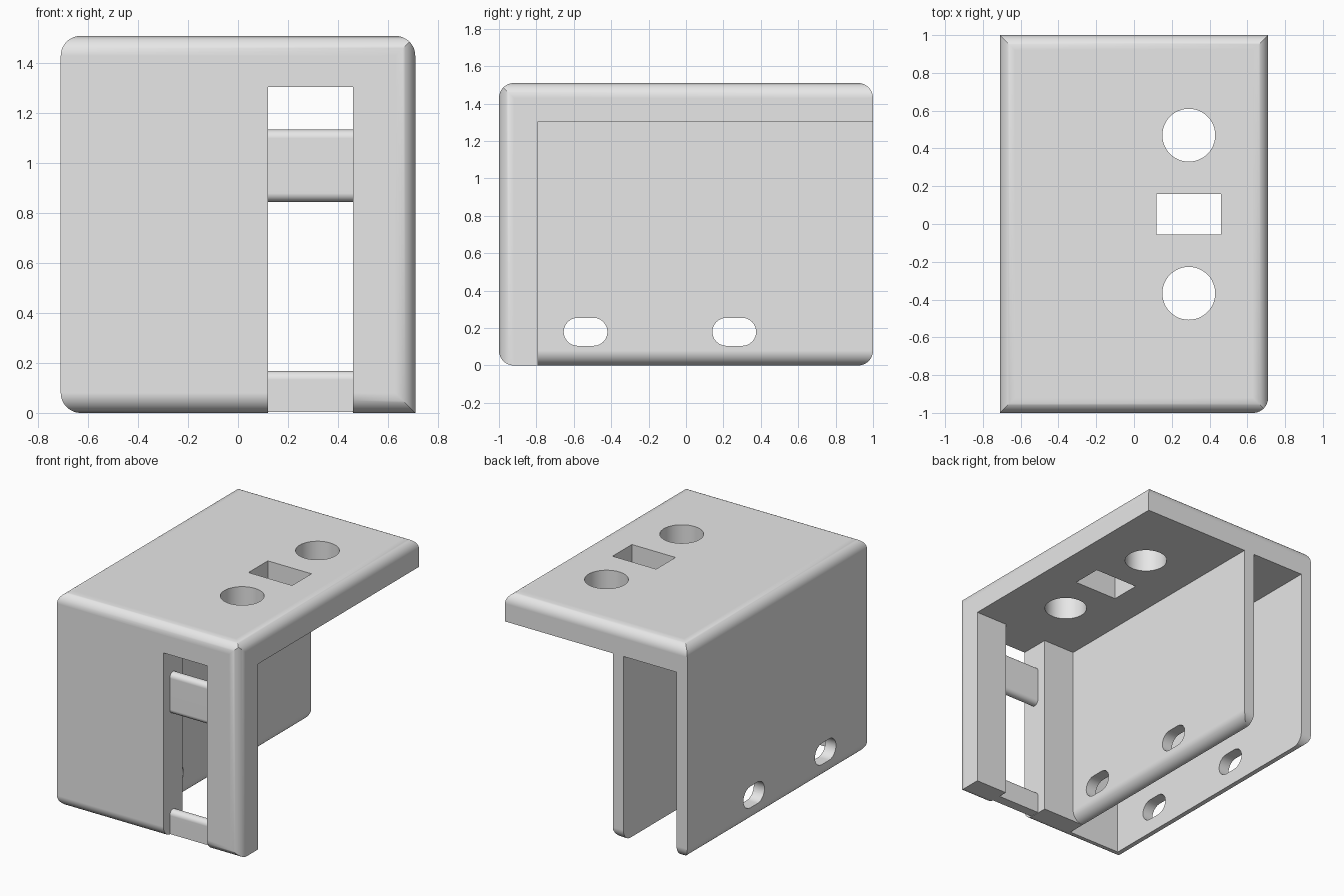
import bpy, bmesh, math

if "Cube" in bpy.data.objects:
    bpy.data.objects.remove(bpy.data.objects["Cube"], do_unlink=True)

# Overall dimensions
HX, HY, TOP = 0.71, 1.0, 1.51
ROOF = 1.305          # underside of the top plate
FRONT = -0.79         # back of the thick front plate
R = 0.08              # edge rounding
WALL = 0.083          # thin wall thickness
INNER = -0.13         # outer face of the inner wall
SLOT = (0.12, 0.46)   # window sides

grey = bpy.data.materials.new("light grey")
grey.use_nodes = True
grey.diffuse_color = (0.8, 0.8, 0.8, 1)
grey.node_tree.nodes["Principled BSDF"].inputs["Base Color"].default_value = (0.8, 0.8, 0.8, 1)


def prism(name, axis, points, lo, hi):
    """Extrude a 2D outline along an axis (0, 1 or 2) from lo to hi."""
    bm = bmesh.new()
    rings = []
    for d in (lo, hi):
        ring = []
        for p in points:
            co = list(p)
            co.insert(axis, d)
            ring.append(bm.verts.new(co))
        bm.faces.new(ring)
        rings.append(ring)
    n = len(points)
    for i in range(n):
        j = (i + 1) % n
        bm.faces.new((rings[0][i], rings[0][j], rings[1][j], rings[1][i]))
    bmesh.ops.recalc_face_normals(bm, faces=bm.faces)
    mesh = bpy.data.meshes.new(name)
    bm.to_mesh(mesh)
    bm.free()
    mesh.materials.append(grey)
    obj = bpy.data.objects.new(name, mesh)
    bpy.context.collection.objects.link(obj)
    return obj


def arc(cx, cy, r, start, end, steps=12):
    angles = [math.radians(start + (end - start) * i / steps) for i in range(steps + 1)]
    return [(cx + r * math.cos(a), cy + r * math.sin(a)) for a in angles]


def rect(a0, a1, b0, b1):
    return [(a0, b0), (a1, b0), (a1, b1), (a0, b1)]


cutters = []


def cut(axis, points, lo, hi):
    obj = prism("cutter", axis, points, lo, hi)
    obj.hide_render = True
    cutters.append(obj)


def round_edge(axis, a, b, sa, sb):
    """Cut away the corner (a, b), leaving a quarter round; sa, sb point outward."""
    ca, cb = a - sa * R, b - sb * R
    pts = [(ca + sa * x, cb + sb * y) for x, y in arc(0, 0, R, 0, 90)]
    out = 0.1
    pts += [(ca, b + sb * out), (a + sa * out, b + sb * out), (a + sa * out, cb)]
    cut(axis, pts, -2, 2)


body = prism("bracket_body", 2, rect(-HX, HX, -HY, HY), 0, TOP)

# Rounded outer edges
for sx, z, sz in ((-1, TOP, 1), (1, TOP, 1), (-1, 0, -1)):
    round_edge(1, sx * HX, z, sx, sz)
for sy in (-1, 1):
    for z, sz in ((TOP, 1), (0, -1)):
        round_edge(0, sy * HY, z, sy, sz)
round_edge(2, HX, -HY, 1, -1)

# Open space under the overhang, with the inner wall's lower edge rounded
space = [(INNER, ROOF), (1, ROOF), (1, -0.5), (INNER - R, -0.5)]
space += arc(INNER - R, R, R, -90, 0)
cut(1, space, FRONT, 2)

# Channel between the two walls
cut(1, rect(-HX + WALL, INNER - WALL, -0.5, ROOF), -HY + WALL, 2)

# Tall window in the front plate
cut(1, rect(*SLOT, -0.5, ROOF), -1.5, FRONT + 0.1)

# Holes in the top plate
for y in (0.47, -0.367):
    cut(2, arc(0.29, y, 0.14, 0, 352.5, 47), 1.1, 1.8)
cut(2, rect(*SLOT, -0.055, 0.16), 1.1, 1.8)

# Slotted holes through both walls
for y in (-0.537, 0.258):
    half, r = 0.042, 0.075
    cut(0, arc(y + half, 0.18, r, -90, 90) + arc(y - half, 0.18, r, 90, 270), -1, 0)

for c in cutters:
    mod = body.modifiers.new("cut", "BOOLEAN")
    mod.operation = "DIFFERENCE"
    mod.solver = "EXACT"
    mod.object = c
graph = bpy.context.evaluated_depsgraph_get()
result = bpy.data.meshes.new_from_object(body.evaluated_get(graph))
body.modifiers.clear()
body.data = result
for c in cutters:
    bpy.data.objects.remove(c, do_unlink=True)

# Recessed strap bars across the window
BAR_Y, BAR_R = -0.895, 0.035
span = (SLOT[0] - 0.01, SLOT[1] + 0.01)
upper = arc(BAR_Y, 1.135 - BAR_R, BAR_R, 0, 180) + arc(BAR_Y, 0.845 + BAR_R, BAR_R, 180, 360)
lower = arc(BAR_Y, 0.168 - BAR_R, BAR_R, 0, 180) + [(BAR_Y - BAR_R, 0.004), (BAR_Y + BAR_R, 0.004)]
parts = [body, prism("upper_bar", 0, upper, *span), prism("lower_bar", 0, lower, *span)]

# Smooth rounds, crisp flats
for obj in parts:
    bpy.ops.object.select_all(action="DESELECT")
    obj.select_set(True)
    bpy.context.view_layer.objects.active = obj
    bpy.ops.object.shade_smooth_by_angle(angle=math.radians(30))
    weighted = obj.modifiers.new("flat_faces", "WEIGHTED_NORMAL")
    weighted.keep_sharp = True
